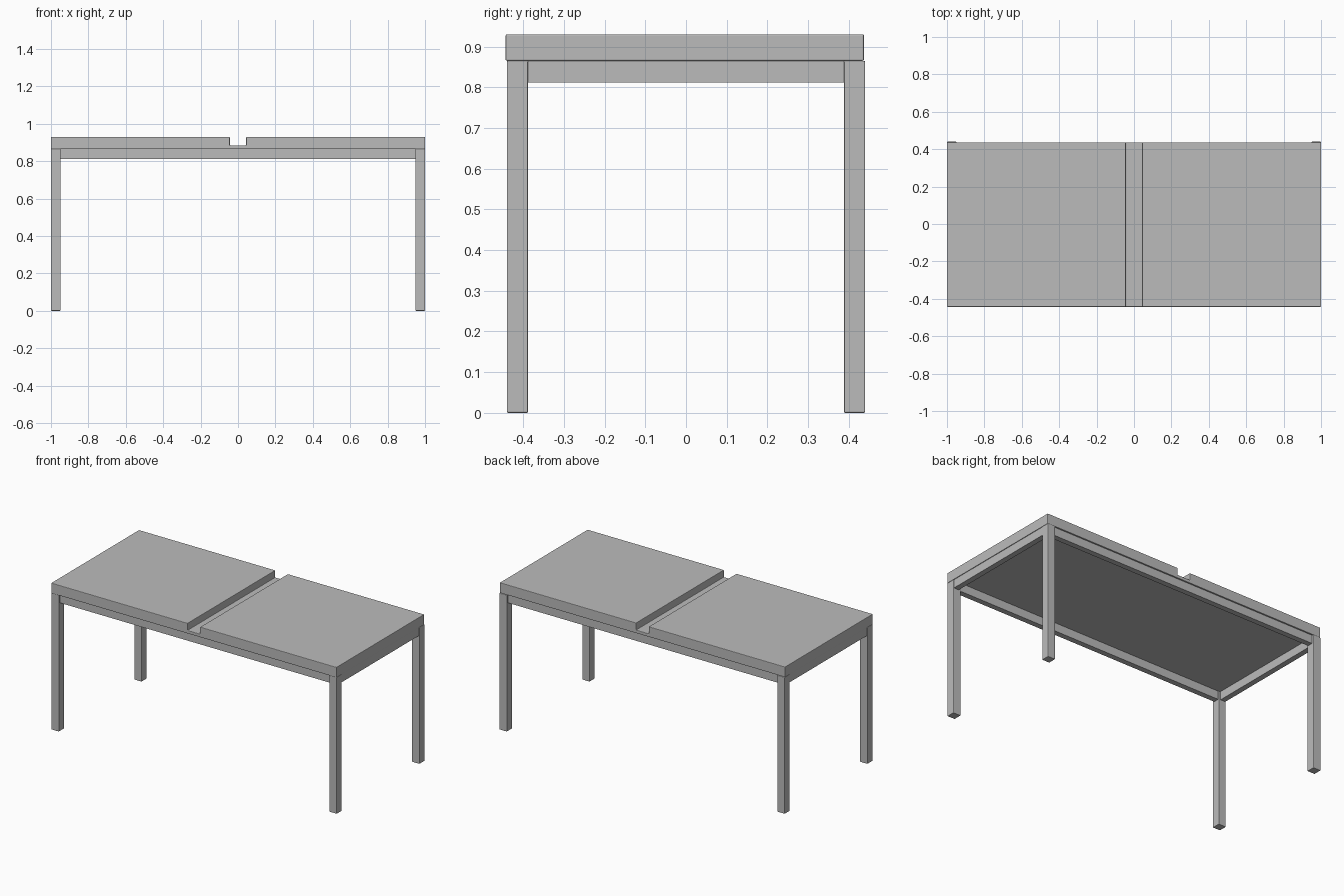
import bpy

cube = bpy.data.objects.get("Cube")
if cube:
    bpy.data.objects.remove(cube, do_unlink=True)

grey = bpy.data.materials.new("plain grey")
grey.use_nodes = True
colour = (0.5, 0.5, 0.5, 1)
grey.diffuse_color = colour
grey.node_tree.nodes["Principled BSDF"].inputs["Base Color"].default_value = colour


def finish(obj, bevel):
    obj.data.materials.append(grey)
    if bevel:
        mod = obj.modifiers.new("edge rounding", "BEVEL")
        mod.width = bevel
        mod.segments = 2
        mod.limit_method = "ANGLE"


def box(name, low, high, bevel=0.0):
    """Box between two opposite corners."""
    x0, y0, z0 = low
    x1, y1, z1 = high
    mesh = bpy.data.meshes.new(name)
    verts = [(x, y, z) for z in (z0, z1) for x, y in ((x0, y0), (x1, y0), (x1, y1), (x0, y1))]
    sides = [(i, (i + 1) % 4, (i + 1) % 4 + 4, i + 4) for i in range(4)]
    mesh.from_pydata(verts, [], [(3, 2, 1, 0), (4, 5, 6, 7)] + sides)
    obj = bpy.data.objects.new(name, mesh)
    bpy.context.collection.objects.link(obj)
    finish(obj, bevel)


def extrude_y(name, profile, y0, y1, bevel):
    """Prism from an x-z outline, listed anticlockwise seen from the front."""
    n = len(profile)
    mesh = bpy.data.meshes.new(name)
    verts = [(x, y, z) for y in (y0, y1) for x, z in profile]
    sides = [(i, i + n, (i + 1) % n + n, (i + 1) % n) for i in range(n)]
    mesh.from_pydata(verts, [], [tuple(range(n)), tuple(reversed(range(n, 2 * n)))] + sides)
    obj = bpy.data.objects.new(name, mesh)
    bpy.context.collection.objects.link(obj)
    finish(obj, bevel)


half_x, half_y, leg = 1.0, 0.44, 0.052
frame_bottom, frame_top = 0.812, 0.865
top, groove, groove_floor = 0.93, 0.044, 0.885
rail = 0.035

# Tabletop with a groove across its middle
extrude_y("tabletop", [
    (-half_x, frame_top), (half_x, frame_top), (half_x, top), (groove, top),
    (groove, groove_floor), (-groove, groove_floor), (-groove, top), (-half_x, top),
], -0.443, 0.437, 0.003)

# Square legs at the corners
for side, sx in (("right", -1), ("left", 1)):
    for end, sy in (("front", -1), ("back", 1)):
        xs = sorted((sx * half_x, sx * (half_x - leg)))
        ys = sorted((sy * half_y, sy * (half_y - leg)))
        box(f"{end}_{side}_leg", (xs[0], ys[0], 0), (xs[1], ys[1], frame_top), 0.003)

# Long rails, set back a little from the legs
for end, sy in (("front", -1), ("back", 1)):
    ys = sorted((sy * (half_y - 0.012), sy * (half_y - 0.012 - rail)))
    box(f"{end}_rail", (leg - half_x, ys[0], frame_bottom), (half_x - leg, ys[1], frame_top))

# Short end rails, nearly flush with the legs
for side, sx in (("right", -1), ("left", 1)):
    xs = sorted((sx * (half_x - 0.004), sx * (half_x - 0.004 - rail)))
    box(f"{side}_rail", (xs[0], leg - half_y, frame_bottom), (xs[1], half_y - leg, frame_top))
